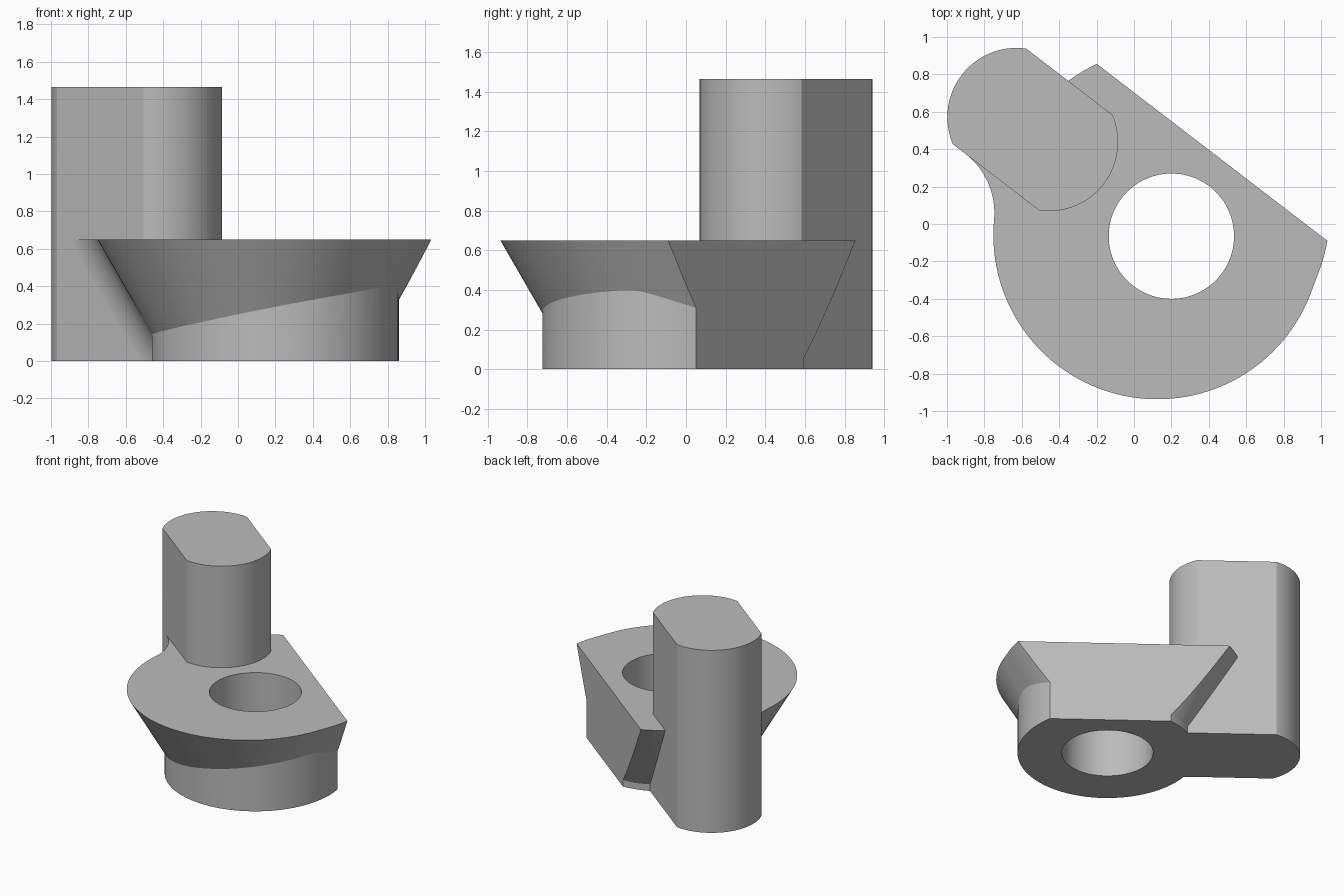
import bpy
import bmesh
from math import cos, sin, pi, sqrt, atan2, radians
from mathutils import Matrix, Vector

cube = bpy.data.objects.get("Cube")
if cube:
    bpy.data.objects.remove(cube, do_unlink=True)

# Local frame: x runs along the line from post to bore, y across it
TURN = Matrix.Rotation(radians(-37.5), 4, 'Z')
FRAME = TURN @ Matrix.Translation((0, 0.071, 0))
BORE = FRAME.inverted() @ Vector((0.2, -0.065, 0))
CONE = FRAME.inverted() @ Vector((0.125, -0.06, 0))
CONE_BACK = FRAME.inverted() @ Vector((0.17, 0.06, 0))
DECK, POST_TOP, FLAT = 0.65, 1.465, 0.322
RIM, SLOPE, BLEND = 0.877, 0.577, 0.4

metal = bpy.data.materials.new("plain grey")
metal.use_nodes = True
grey = (0.5, 0.5, 0.5, 1)
metal.diffuse_color = grey
metal.node_tree.nodes["Principled BSDF"].inputs["Base Color"].default_value = grey


def add_object(name, bm):
    bmesh.ops.recalc_face_normals(bm, faces=bm.faces)
    mesh = bpy.data.meshes.new(name)
    bm.to_mesh(mesh)
    bm.free()
    mesh.materials.append(metal)
    obj = bpy.data.objects.new(name, mesh)
    bpy.context.collection.objects.link(obj)
    return obj


def loft(name, sections):
    """Skin matching outlines, each a (height, points) pair."""
    bm = bmesh.new()
    rings = [[bm.verts.new((x, y, z)) for x, y in pts] for z, pts in sections]
    for low, high in zip(rings, rings[1:]):
        for i in range(len(low)):
            j = (i + 1) % len(low)
            bm.faces.new((low[i], low[j], high[j], high[i]))
    bm.faces.new(rings[0][::-1])
    bm.faces.new(rings[-1])
    return add_object(name, bm)


def circle(c, r, n=96):
    return [(c.x + r * cos(2 * pi * i / n), c.y + r * sin(2 * pi * i / n)) for i in range(n)]


def prism(name, pts, z0, z1):
    return loft(name, [(z0, pts), (z1, pts)])


def box(name, x0, x1, y0, y1, z0, z1):
    return prism(name, [(x0, y0), (x1, y0), (x1, y1), (x0, y1)], z0, z1)


def combine(target, tool, operation):
    mod = target.modifiers.new(operation, 'BOOLEAN')
    mod.operation, mod.solver, mod.object = operation, 'EXACT', tool
    bpy.ops.object.select_all(action='DESELECT')
    bpy.context.view_layer.objects.active = target
    target.select_set(True)
    bpy.ops.object.modifier_apply(modifier=mod.name)
    bpy.data.objects.remove(tool, do_unlink=True)


# Flared head: hull of two neighbouring cones
bm = bmesh.new()
for centre in (CONE, CONE_BACK):
    for z in (0, DECK):
        for x, y in circle(centre, RIM - SLOPE * (DECK - z), 128):
            bm.verts.new((x, y, z))
hull = bmesh.ops.convex_hull(bm, input=bm.verts)
loose = {g for g in hull["geom_interior"] + hull["geom_unused"]
         if isinstance(g, bmesh.types.BMVert)}
bmesh.ops.delete(bm, geom=list(loose), context='VERTS')
bmesh.ops.dissolve_limit(bm, angle_limit=radians(0.1), verts=bm.verts, edges=bm.edges)
body = add_object("clamp_body", bm)

# Straight collar around the bore
combine(body, prism("collar", circle(BORE, 0.66), 0, DECK), 'UNION')


# Concave blend from the flared head to the side of the post
def blend_section(z):
    r = RIM - SLOPE * (DECK - z)
    cy = -FLAT - BLEND
    cx = CONE.x - sqrt((r + BLEND) ** 2 - (cy - CONE.y) ** 2)
    end = atan2(CONE.y - cy, CONE.x - cx)
    angles = [pi / 2 + (end - pi / 2) * i / 16 for i in range(17)]
    arc = [(cx + BLEND * cos(a), cy + BLEND * sin(a)) for a in angles]
    return [(cx, -FLAT + 0.1)] + arc + [(CONE.x, CONE.y)]


heights = [DECK * i / 8 for i in range(9)]
combine(body, loft("blend", [(z, blend_section(z)) for z in heights]), 'UNION')

# Flat cut along the back
combine(body, box("back_cutter", -3, 3, 0.487, 3, -1, 2), 'DIFFERENCE')

# Post: rounded at both ends, flat on both sides
half = sqrt(0.37 ** 2 - FLAT ** 2)
lean = atan2(FLAT, half)
sweep = [lean * (i / 16 - 1) for i in range(33)]
outline = [(-0.628 + 0.37 * cos(a), 0.37 * sin(a)) for a in sweep]
outline += [(-0.846 - 0.37 * cos(a), -0.37 * sin(a)) for a in sweep]
combine(body, prism("post", outline, 0, POST_TOP), 'UNION')
combine(body, box("web", -0.6, -0.3, -FLAT, FLAT, 0, 0.3), 'UNION')

# Through bore
combine(body, prism("bore_cutter", circle(BORE, 0.335), -1, 2), 'DIFFERENCE')

# Place in the model frame and shade
body.data.transform(FRAME)
bpy.ops.object.select_all(action='DESELECT')
bpy.context.view_layer.objects.active = body
body.select_set(True)
bpy.ops.object.shade_smooth_by_angle(angle=radians(25))
